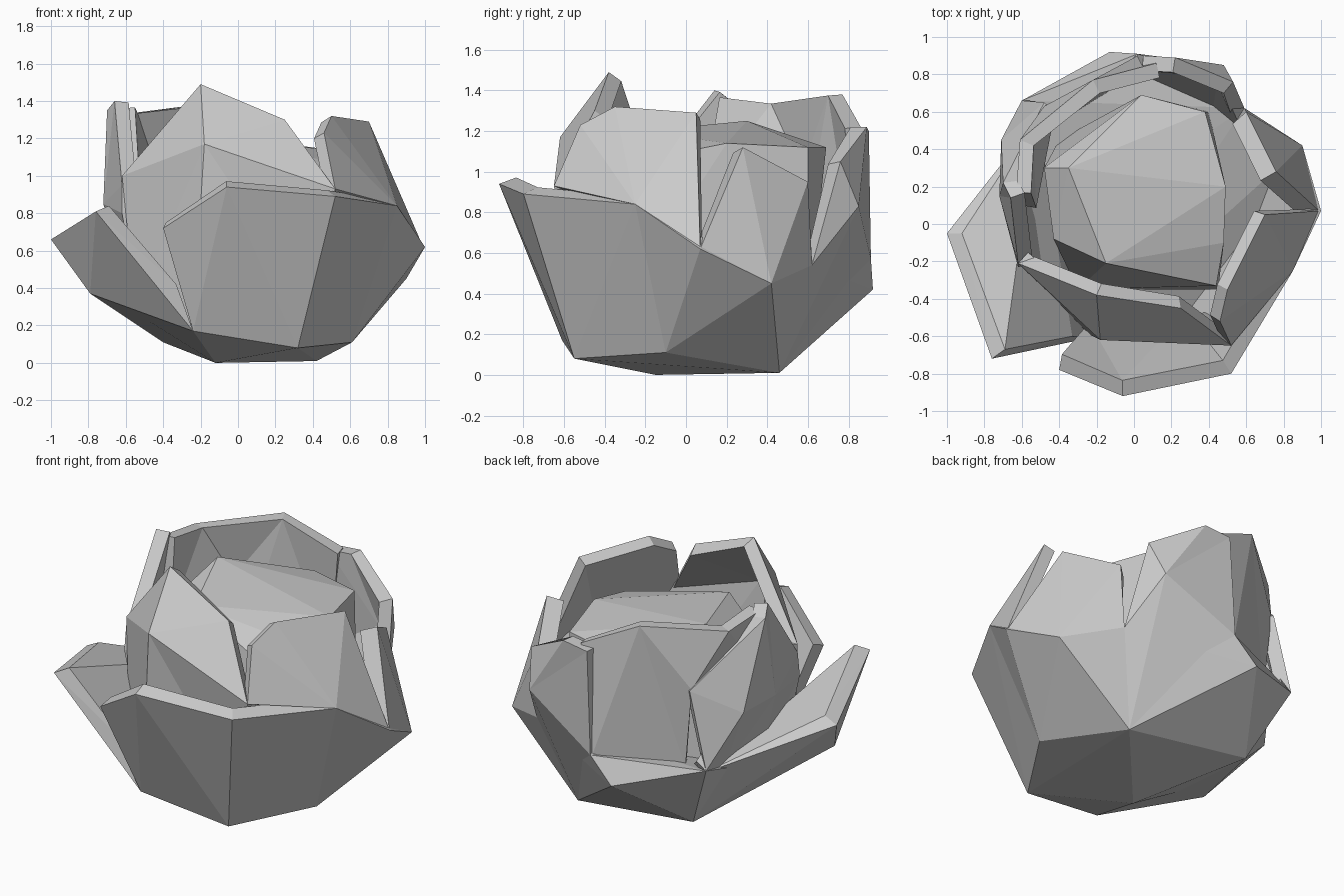
import bpy, bmesh


def finish(bm, name):
    mesh = bpy.data.meshes.new(name)
    bm.to_mesh(mesh)
    bm.free()
    obj = bpy.data.objects.new(name, mesh)
    bpy.context.collection.objects.link(obj)
    return obj


def petal(name, rim, base, thickness=0.08):
    """Sheet between a rim and a base line (counter-clockwise), thickened inward."""
    bm = bmesh.new()
    top = [bm.verts.new(p) for p in rim]
    low = [bm.verts.new(p) for p in base]
    for i in range(len(rim) - 1):
        bm.faces.new((low[i], low[i + 1], top[i + 1], top[i]))
    bmesh.ops.triangulate(bm, faces=bm.faces[:])
    bmesh.ops.remove_doubles(bm, verts=bm.verts[:], dist=0.001)
    obj = finish(bm, name)
    mod = obj.modifiers.new("thickness", 'SOLIDIFY')
    mod.thickness = thickness
    mod.offset = -1
    return obj


def hull(name, points):
    """Faceted closed solid around a few corner points."""
    bm = bmesh.new()
    for p in points:
        bm.verts.new(p)
    bmesh.ops.convex_hull(bm, input=bm.verts[:])
    loose = [v for v in bm.verts if not v.link_faces]
    bmesh.ops.delete(bm, geom=loose, context='VERTS')
    bmesh.ops.recalc_face_normals(bm, faces=bm.faces[:])
    return finish(bm, name)


# Faceted base of the flower head, with the low ledge at the rear left
hull("flower_base", [
    (-0.12, -0.15, 0), (0.42, 0.46, 0.01), (0.32, -0.55, 0.08), (0.61, -0.1, 0.11),
    (-0.24, -0.61, 0.17), (-0.4, 0.5, 0.11), (0.9, 0.42, 0.45), (0.59, 0.62, 0.54),
    (0.02, 0.91, 0.57), (-0.13, 0.92, 0.42), (-0.43, 0.71, 0.48), (-0.6, 0.66, 0.54),
    (-0.6, -0.2, 0.3)])

# Closed bud in the middle
hull("inner_bud", [
    (0.04, 0.69, 1.12), (0.38, 0.6, 1.12), (0.49, 0.2, 1.14), (0.48, -0.1, 1.08),
    (0.44, -0.33, 1.0), (-0.15, -0.21, 1.2), (-0.43, -0.08, 1.08), (-0.35, 0.3, 1.25),
    (-0.48, 0.3, 1.08), (0.4, 0.6, 0.3), (0.45, -0.35, 0.3), (-0.3, -0.35, 0.3),
    (-0.4, 0.45, 0.3)])

# Tall front petal
petal("front_petal",
      [(-0.62, -0.21, 1.0), (-0.2, -0.38, 1.49), (0.25, -0.45, 1.3), (0.52, -0.65, 0.93)],
      [(-0.62, -0.21, 1.0), (-0.18, -0.62, 1.17), (-0.18, -0.62, 1.17), (0.52, -0.65, 0.93)])
petal("front_petal_lower",
      [(-0.62, -0.21, 1.0), (-0.18, -0.62, 1.17), (0.52, -0.65, 0.93)],
      [(-0.55, -0.28, 0.3), (-0.24, -0.59, 0.2), (0.4, -0.55, 0.3)])

# Wide outer petal wrapping front and right
petal("outer_petal",
      [(-0.4, -0.78, 0.72), (-0.06, -0.92, 0.94), (0.52, -0.8, 0.89),
       (0.85, -0.25, 0.84), (1.0, 0.07, 0.62), (0.9, 0.42, 0.45)],
      [(-0.24, -0.61, 0.17), (-0.24, -0.61, 0.17), (0.32, -0.55, 0.08),
       (0.61, -0.1, 0.11), (0.61, -0.1, 0.11), (0.42, 0.46, 0.01)], 0.09)

# Open low petal on the left, sloping in towards the base
hull("left_outer_petal", [
    (-1.0, -0.05, 0.66), (-0.92, -0.05, 0.7), (-0.76, -0.72, 0.81), (-0.69, -0.67, 0.84),
    (-0.24, -0.61, 0.17), (-0.33, -0.6, 0.42), (-0.79, -0.33, 0.37), (-0.4, 0.5, 0.11),
    (-0.52, 0.56, 0.47)])

# Right petal
petal("right_petal",
      [(0.52, -0.65, 0.93), (0.46, -0.52, 1.23), (0.5, -0.35, 1.32),
       (0.7, 0.05, 1.29), (0.99, 0.07, 0.62)],
      [(0.52, -0.65, 0.93), (0.52, -0.65, 0.93), (0.85, -0.25, 0.84),
       (0.85, -0.25, 0.84), (0.99, 0.07, 0.62)], 0.07)

# Pointed petal at the right rear
petal("rear_right_petal",
      [(0.99, 0.07, 0.62), (0.76, 0.28, 1.12), (0.6, 0.6, 0.95), (0.59, 0.62, 0.54)],
      [(0.9, 0.42, 0.45), (0.9, 0.42, 0.45), (0.9, 0.42, 0.45), (0.59, 0.62, 0.54)], 0.1)

# Back petal
petal("back_petal",
      [(0.59, 0.62, 0.54), (0.53, 0.76, 1.05), (0.22, 0.89, 1.22), (0.05, 0.9, 1.2)],
      [(0.59, 0.62, 0.54), (0.48, 0.85, 0.83), (0.48, 0.85, 0.83), (0.02, 0.91, 0.57)])
petal("back_petal_lower",
      [(0.59, 0.62, 0.54), (0.48, 0.85, 0.83), (0.02, 0.91, 0.57)],
      [(0.9, 0.42, 0.45), (0.42, 0.46, 0.01), (-0.13, 0.92, 0.42)])

# Rear left petal, rising inside the back petal and curling on behind the left petal
petal("rear_left_petal",
      [(0.12, 0.86, 1.22), (-0.22, 0.77, 1.38), (-0.61, 0.45, 1.33), (-0.63, 0.17, 1.36)],
      [(0.02, 0.9, 0.55), (-0.43, 0.62, 0.5), (-0.48, 0.63, 1.0), (-0.6, 0.1, 0.9)])

# Left petal
petal("left_petal",
      [(-0.48, 0.65, 1.0), (-0.7, 0.22, 1.35), (-0.66, 0.14, 1.4), (-0.62, -0.21, 0.95)],
      [(-0.6, 0.66, 0.54), (-0.71, 0.45, 0.85), (-0.72, 0.15, 0.85), (-0.62, -0.23, 0.8)])
petal("left_petal_lower",
      [(-0.6, 0.66, 0.54), (-0.71, 0.45, 0.85), (-0.72, 0.15, 0.85), (-0.62, -0.23, 0.8)],
      [(-0.5, 0.58, 0.45), (-0.55, 0.4, 0.45), (-0.6, 0.1, 0.45), (-0.55, -0.2, 0.4)])
